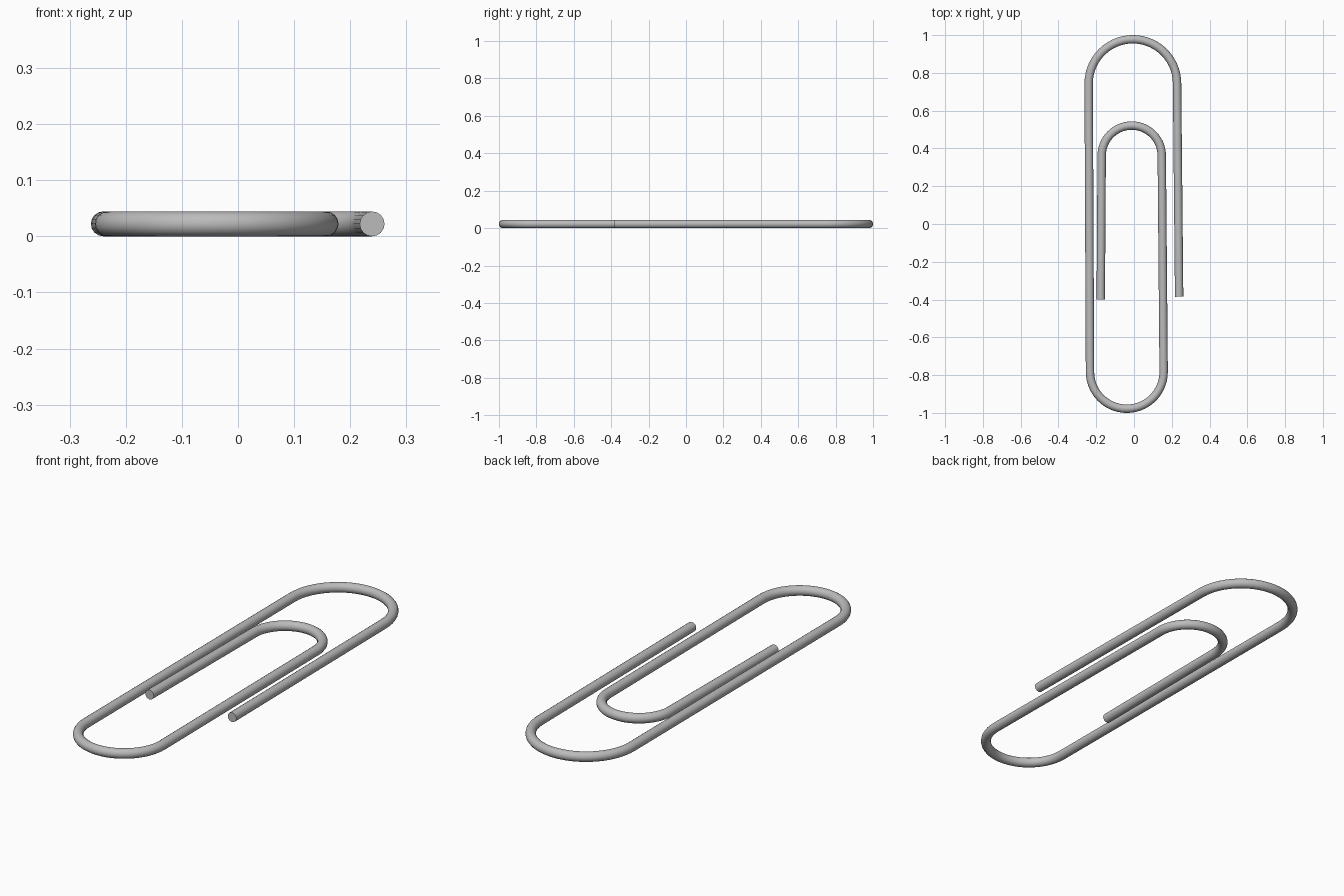
import bpy
import math

cube = bpy.data.objects.get("Cube")
if cube:
    bpy.data.objects.remove(cube, do_unlink=True)

WIRE = 0.0222  # wire radius
STEPS = 28


def bend(x0, x1, y, direction):
    """Half-circle of points from x0 to x1, bulging along +y or -y."""
    mid, half = (x0 + x1) / 2, (x0 - x1) / 2
    r = abs(half)
    return [(mid + half * math.cos(math.pi * i / STEPS),
             y + direction * r * math.sin(math.pi * i / STEPS))
            for i in range(STEPS + 1)]


# Centre line: outer end, large top bend, bottom bend, inner top bend, inner end
path = [(0.239, -0.385)]
path += bend(0.228, -0.24, 0.744, 1)
path += bend(-0.233, 0.157, -0.783, -1)
path += bend(0.147, -0.171, 0.362, 1)
path += [(-0.176, -0.4)]

# Round wire swept along the centre line
curve = bpy.data.curves.new("wire", "CURVE")
curve.dimensions = "3D"
curve.bevel_depth = WIRE
curve.bevel_resolution = 6
curve.use_fill_caps = True
spline = curve.splines.new("POLY")
spline.points.add(len(path) - 1)
for point, (x, y) in zip(spline.points, path):
    point.co = (x, y, WIRE, 1)

clip = bpy.data.objects.new("paper_clip_wire", curve)
bpy.context.collection.objects.link(clip)

# Plain steel
steel = bpy.data.materials.new("steel_grey")
steel.use_nodes = True
color = (0.5, 0.5, 0.5, 1)
steel.diffuse_color = color
steel.node_tree.nodes["Principled BSDF"].inputs["Base Color"].default_value = color
curve.materials.append(steel)

# Mesh with smooth sides and crisp cut ends
bpy.ops.object.select_all(action="DESELECT")
clip.select_set(True)
bpy.context.view_layer.objects.active = clip
bpy.ops.object.convert(target="MESH")
bpy.ops.object.shade_smooth_by_angle(angle=math.radians(40))
